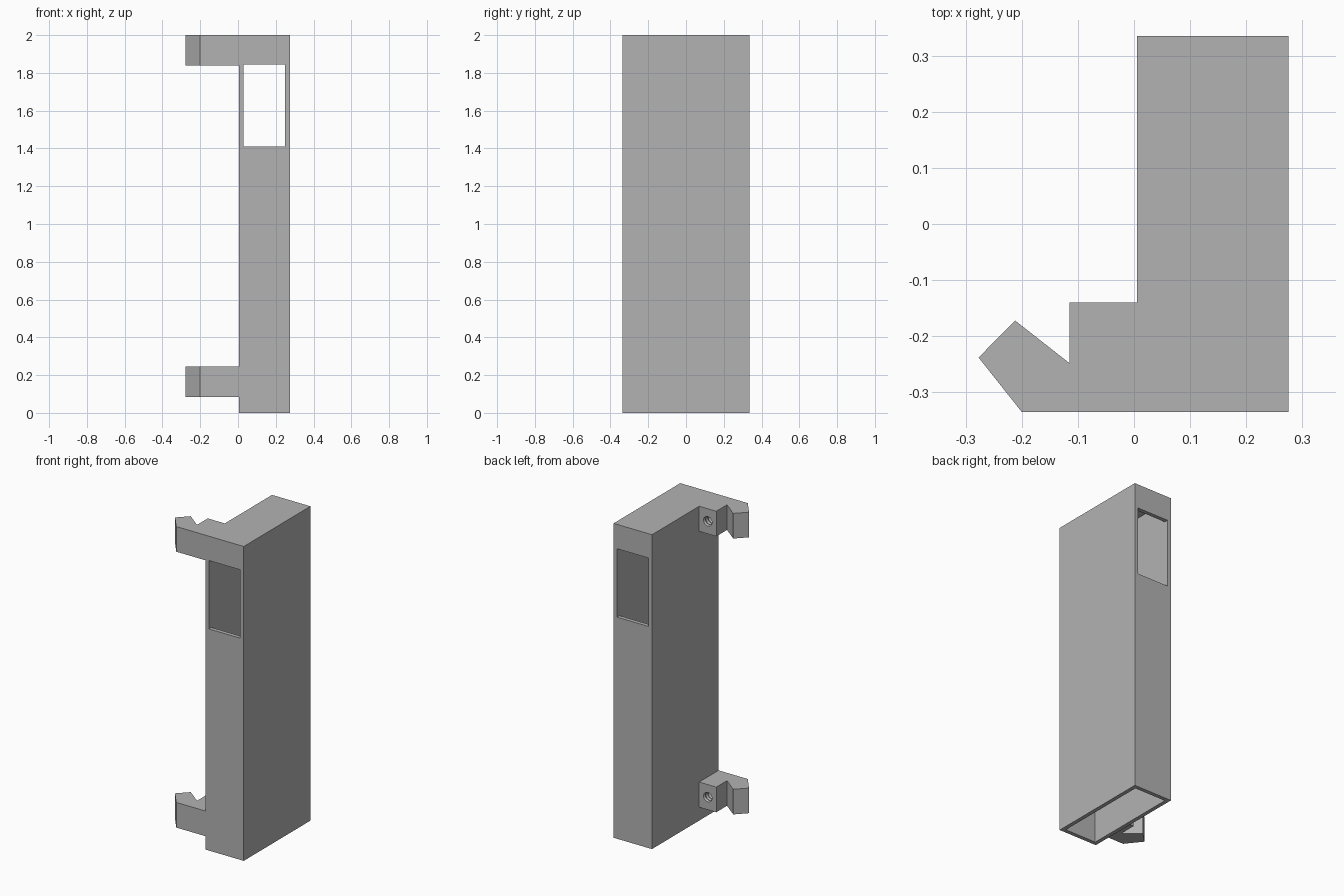
import bpy, bmesh, math
from mathutils import Matrix, Vector

cube = bpy.data.objects.get("Cube")
if cube:
    bpy.data.objects.remove(cube, do_unlink=True)

grey = bpy.data.materials.new("plain grey")
grey.use_nodes = True
colour = (0.45, 0.45, 0.45, 1)
grey.diffuse_color = colour
grey.node_tree.nodes["Principled BSDF"].inputs["Base Color"].default_value = colour


def make_object(name, bm):
    bmesh.ops.recalc_face_normals(bm, faces=bm.faces)
    mesh = bpy.data.meshes.new(name)
    bm.to_mesh(mesh)
    bm.free()
    mesh.materials.append(grey)
    obj = bpy.data.objects.new(name, mesh)
    bpy.context.collection.objects.link(obj)
    return obj


def box(name, low, high):
    low, high = Vector(low), Vector(high)
    bm = bmesh.new()
    place = Matrix.Translation((low + high) / 2) @ Matrix.Diagonal((*(high - low), 1))
    bmesh.ops.create_cube(bm, size=1, matrix=place)
    return make_object(name, bm)


def prism(name, outline, bottom, top):
    bm = bmesh.new()
    face = bm.faces.new([bm.verts.new((x, y, bottom)) for x, y in outline])
    raised = bmesh.ops.extrude_face_region(bm, geom=[face])["geom"]
    verts = [v for v in raised if isinstance(v, bmesh.types.BMVert)]
    bmesh.ops.translate(bm, verts=verts, vec=(0, 0, top - bottom))
    return make_object(name, bm)


def threaded_cutter(name, x, y, z, radius, depth, turns=5, sides=24):
    """Ridged plug that runs from just behind y towards the front."""
    profile = [(y + 0.01, radius), (y, radius)]
    pitch = depth / turns
    for i in range(turns):
        profile += [(y - (i + 0.5) * pitch, radius * 0.8), (y - (i + 1) * pitch, radius)]
    bm = bmesh.new()
    rings = []
    for py, r in profile:
        angles = [math.tau * k / sides for k in range(sides)]
        rings.append([bm.verts.new((x + r * math.cos(a), py, z + r * math.sin(a))) for a in angles])
    for a, b in zip(rings, rings[1:]):
        for k in range(sides):
            n = (k + 1) % sides
            bm.faces.new((a[k], a[n], b[n], b[k]))
    bm.faces.new(rings[0])
    bm.faces.new(rings[-1])
    return make_object(name, bm)


def cut(target, cutter):
    mod = target.modifiers.new(cutter.name, 'BOOLEAN')
    mod.operation = 'DIFFERENCE'
    mod.solver = 'EXACT'
    mod.object = cutter
    cutter.hide_render = True
    cutter.hide_set(True)
    # Apply the cut and drop the helper
    bpy.context.view_layer.update()
    graph = bpy.context.evaluated_depsgraph_get()
    mesh = bpy.data.meshes.new_from_object(target.evaluated_get(graph))
    target.modifiers.clear()
    target.data = mesh
    bpy.data.objects.remove(cutter, do_unlink=True)


# Hollow sleeve, open at the bottom, with a window through front and back
left, right, half_depth, wall = 0.275, 0.005, 0.335, 0.025
sleeve = box("sleeve", (right, -half_depth, 0), (left, half_depth, 2))
cut(sleeve, box("cavity", (right + wall, -half_depth + wall, -0.1),
                (left - wall, half_depth - wall, 2 - wall)))
cut(sleeve, box("window", (right + wall, -0.5, 1.41), (left - wall, 0.5, 1.845)))

# Hooked clips with a blind screw hole in the back of each
hook = [(right, -half_depth), (right, -0.14), (-0.115, -0.14), (-0.115, -0.248),
        (-0.212, -0.172), (-0.277, -0.238), (-0.2, -half_depth)]
for name, bottom, top in (("lower_clip", 0.085, 0.245), ("upper_clip", 1.84, 2.0)):
    clip = prism(name, hook, bottom, top)
    cut(clip, threaded_cutter("screw_hole", -0.055, -0.14, (bottom + top) / 2, 0.03, 0.12))
